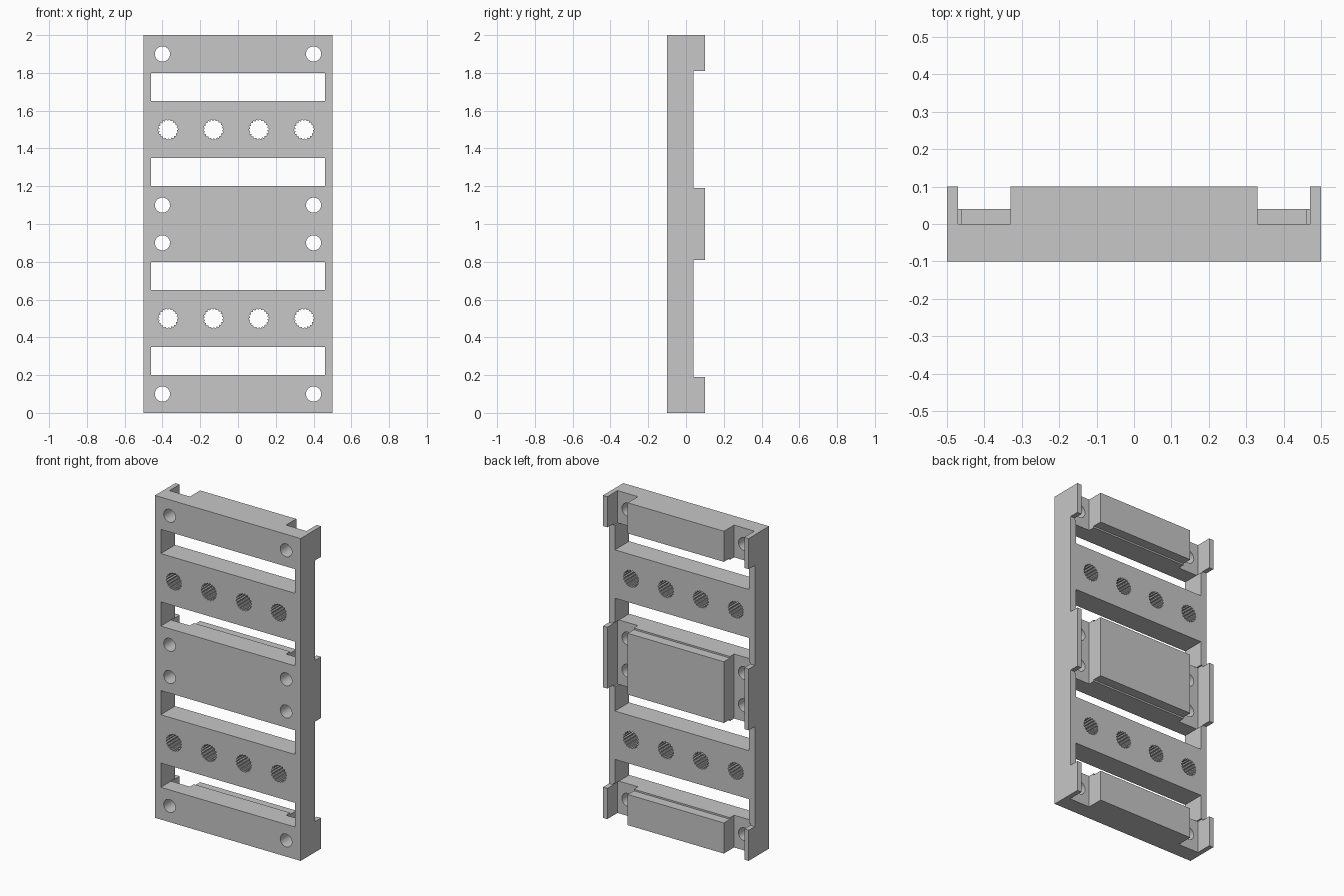
import bpy, bmesh, math

if "Cube" in bpy.data.objects:
    bpy.data.objects.remove(bpy.data.objects["Cube"], do_unlink=True)

grey = bpy.data.materials.new("light grey")
grey.use_nodes = True
GREY = (0.57, 0.57, 0.57, 1)
grey.diffuse_color = GREY
grey.node_tree.nodes["Principled BSDF"].inputs["Base Color"].default_value = GREY


def extrude(bm, outline, y0, y1):
    """Prism from an (x, z) outline, running along y."""
    verts = [bm.verts.new((x, y0, z)) for x, z in outline]
    face = bm.faces.new(verts)
    moved = bmesh.ops.extrude_face_region(bm, geom=[face])["geom"]
    bmesh.ops.translate(bm, vec=(0, y1 - y0, 0),
                        verts=[v for v in moved if isinstance(v, bmesh.types.BMVert)])


def rect(x0, x1, z0, z1):
    return [(x0, z0), (x1, z0), (x1, z1), (x0, z1)]


def ring(x, z, radii, count):
    n = len(radii)
    return [(x + radii[i % n] * math.cos(math.tau * i / count),
             z + radii[i % n] * math.sin(math.tau * i / count)) for i in range(count)]


def make(name, outlines, y0, y1):
    bm = bmesh.new()
    for outline in outlines:
        extrude(bm, outline, y0, y1)
    bmesh.ops.recalc_face_normals(bm, faces=bm.faces)
    mesh = bpy.data.meshes.new(name)
    bm.to_mesh(mesh)
    bm.free()
    mesh.materials.append(grey)
    obj = bpy.data.objects.new(name, mesh)
    bpy.context.collection.objects.link(obj)
    return obj


body = make("mounting_plate", [rect(-0.5, 0.5, 0, 2)], -0.1, 0.1)

# Two identical halves, stacked
halves = (0, 1)
recesses = [rect(-0.6, 0.6, h + 0.19, h + 0.81) for h in halves]
slots = [rect(-0.46, 0.46, h + z, h + z + 0.15) for h in halves for z in (0.2, 0.65)]
# Screw pockets beside each raised block
pockets = [rect(min(s * 0.33, s * 0.47), max(s * 0.33, s * 0.47), z0, z1)
           for s in (-1, 1) for z0, z1 in ((-0.1, 0.2), (0.8, 1.2), (1.8, 2.1))]
screw_holes = [ring(s * 0.4, h + z, [0.04], 40)
               for s in (-1, 1) for h in halves for z in (0.1, 0.9)]
# Square-toothed holes in the cross bars
toothed_holes = [ring(-0.37 + 0.24 * i, h + 0.5, [0.053, 0.053, 0.047, 0.047], 72)
                 for h in halves for i in range(4)]

cutters = [
    make("recess_cutter", recesses, 0.04, 0.2),
    make("pocket_cutter", pockets, 0, 0.2),
    make("slot_cutter", slots, -0.2, 0.3),
    make("hole_cutter", screw_holes + toothed_holes, -0.25, 0.25),
]
for cutter in cutters:
    cutter.hide_render = True
    mod = body.modifiers.new(cutter.name, "BOOLEAN")
    mod.operation = "DIFFERENCE"
    mod.solver = "EXACT"
    mod.object = cutter

# Apply the cuts and drop the cutters
bpy.context.view_layer.update()
cut = bpy.data.meshes.new_from_object(body.evaluated_get(bpy.context.evaluated_depsgraph_get()))
body.modifiers.clear()
body.data = cut
for cutter in cutters:
    bpy.data.objects.remove(cutter, do_unlink=True)

bpy.ops.object.select_all(action="DESELECT")
body.select_set(True)
bpy.context.view_layer.objects.active = body
bpy.ops.object.shade_smooth_by_angle(angle=math.radians(25))
